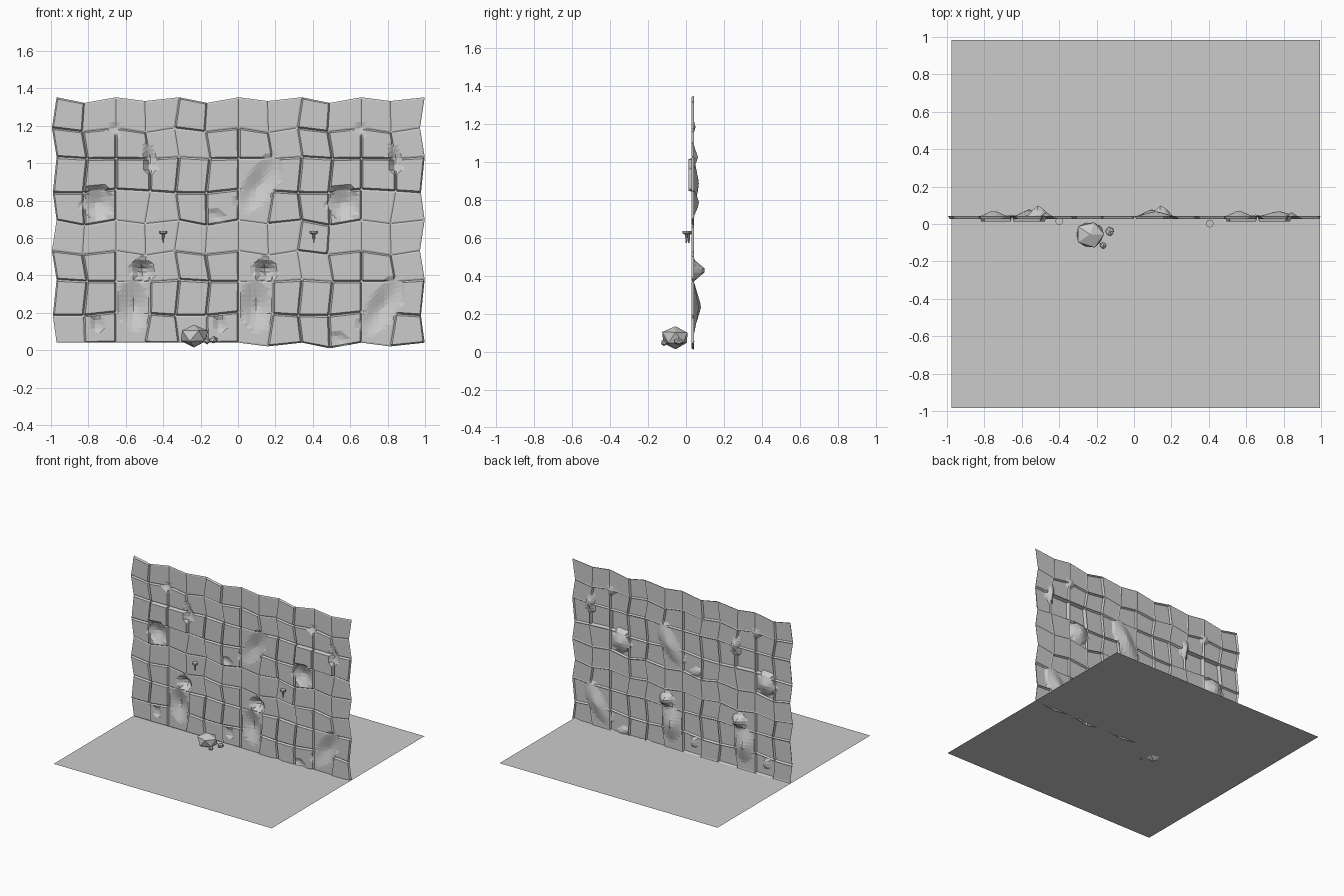
import bpy, bmesh, math, random
from mathutils import Vector

if "Cube" in bpy.data.objects:
    bpy.data.objects.remove(bpy.data.objects["Cube"])

random.seed(4)
X0, Z0, CELL = -0.97, 0.04, 0.164
MOD = CELL * 4

# wobble of the joint corners, repeating every 4 x 4 stones (row 0 at the bottom)
DX = [[0, -.015, -.01, -.02], [-.02, -.02, -.01, .01],
      [0, 0, -.01, .01], [-.025, -.025, -.01, -.015]]
DZ = [[0, -.03, 0, -.02], [-.02, -.02, 0, -.01],
      [.01, 0, 0, 0], [0, -.02, 0, -.025]]

# three wall modules: stone heights (bottom row first) and broken hollows
DEPTH = {'0': .039, '1': .028, '2': .013}
STONES = {'A': ["1100", "1221", "1110", "1000"],
          'B': ["1101", "1101", "0110", "1000"],
          'C': ["0101", "1101", "1100", "0000"]}
# hollow: x, z, half width, half height, depth, lean
HOLLOWS = {'A': [(.22, .09, .085, .085, .038, 0), (.50, .33, .035, .075, .028, .1),
                 (.31, .49, .04, .04, .015, 0)],
           'B': [(.43, .19, .085, .19, .034, -.55), (.20, .02, .05, .03, .01, -.6)],
           'C': [(.46, .39, .07, .06, .075, -.5), (.41, .20, .09, .15, .045, .1),
                 (.22, .10, .03, .05, .012, 0)]}
LAYOUT = ["CCB", "ABA"]


def make(name, bm):
    me = bpy.data.meshes.new(name)
    bm.to_mesh(me)
    bm.free()
    ob = bpy.data.objects.new(name, me)
    bpy.context.collection.objects.link(ob)
    return ob


def corner(i, j):
    dz = DZ[j % 4][i % 4]
    if j == 0 and i < 6:
        dz = 0
    return Vector((X0 + i * CELL + DX[j % 4][i % 4], 0, Z0 + j * CELL + dz))


def hollow_depth(x, z):
    """Deepest hollow at this wall position."""
    best = 0
    for r, row in enumerate(LAYOUT):
        for c, kind in enumerate(row):
            for hx, hz, w, h, d, lean in HOLLOWS[kind]:
                px, pz = x - X0 - c * MOD - hx, z - Z0 - r * MOD - hz
                u = px * math.cos(lean) + pz * math.sin(lean)
                v = -px * math.sin(lean) + pz * math.cos(lean)
                best = max(best, d * (1 - math.hypot(u / w, v / h)))
    return best


# stone wall: one sheet of stepped stones with sunken joints
bm = bmesh.new()
steps = [0, .05, .2, .35, .5, .65, .8, .95, 1]
last = len(steps) - 1
for j in range(8):
    for i in range(12):
        kind = LAYOUT[j // 4][i // 4]
        face_y = DEPTH[STONES[kind][j % 4][i % 4]]
        a, b, c, d = corner(i, j), corner(i + 1, j), corner(i + 1, j + 1), corner(i, j + 1)
        grid = []
        for m, v in enumerate(steps):
            line = []
            for n, u in enumerate(steps):
                p = a.lerp(b, u).lerp(d.lerp(c, u), v)
                rim = m in (0, last) or n in (0, last)
                hollow = hollow_depth(p.x, p.z)
                p.y = .042 if rim else face_y
                if hollow > 0:
                    p.y = max(p.y, .036 + hollow)
                line.append(bm.verts.new(p))
            grid.append(line)
        for m in range(last):
            for n in range(last):
                bm.faces.new((grid[m][n], grid[m][n + 1], grid[m + 1][n + 1], grid[m + 1][n]))
bmesh.ops.remove_doubles(bm, verts=bm.verts, dist=.0005)
bmesh.ops.triangulate(bm, faces=bm.faces)
bmesh.ops.dissolve_limit(bm, angle_limit=math.radians(1), verts=bm.verts, edges=bm.edges)
make("stone_wall", bm)

# floor
bm = bmesh.new()
bm.faces.new([bm.verts.new(p) for p in
              ((-.975, -.985, .04), (.995, -.985, .04), (.995, .985, .04), (-.975, .985, .04))])
make("floor", bm)


# fallen rocks
def rock(name, loc, size):
    bm = bmesh.new()
    bmesh.ops.create_icosphere(bm, subdivisions=1, radius=1)
    for v in bm.verts:
        k = random.uniform(.9, 1.08)
        v.co = Vector([q * s * k for q, s in zip(v.co, size)]) + Vector(loc)
    make(name, bm)


rock("large_rock", (-.235, -.055, .075), (.085, .078, .064))
rock("small_rock_1", (-.13, -.04, .055), (.024, .026, .02))
rock("small_rock_2", (-.165, -.115, .05), (.02, .018, .018))


# wall pegs: round head on a tapered stem
def peg(name, x, y):
    bm = bmesh.new()
    sides = 8
    rings = []
    for r, z in ((.004, .575), (.007, .618), (.021, .626), (.021, .638)):
        rings.append([bm.verts.new((x + r * math.cos(2 * math.pi * k / sides),
                                    y + r * math.sin(2 * math.pi * k / sides), z))
                      for k in range(sides)])
    for lo, hi in zip(rings, rings[1:]):
        for k in range(sides):
            n = (k + 1) % sides
            bm.faces.new((lo[k], lo[n], hi[n], hi[k]))
    bm.faces.new(rings[0][::-1])
    bm.faces.new(rings[-1])
    make(name, bm)


peg("left_peg", -.40, .015)
peg("right_peg", .405, .002)
